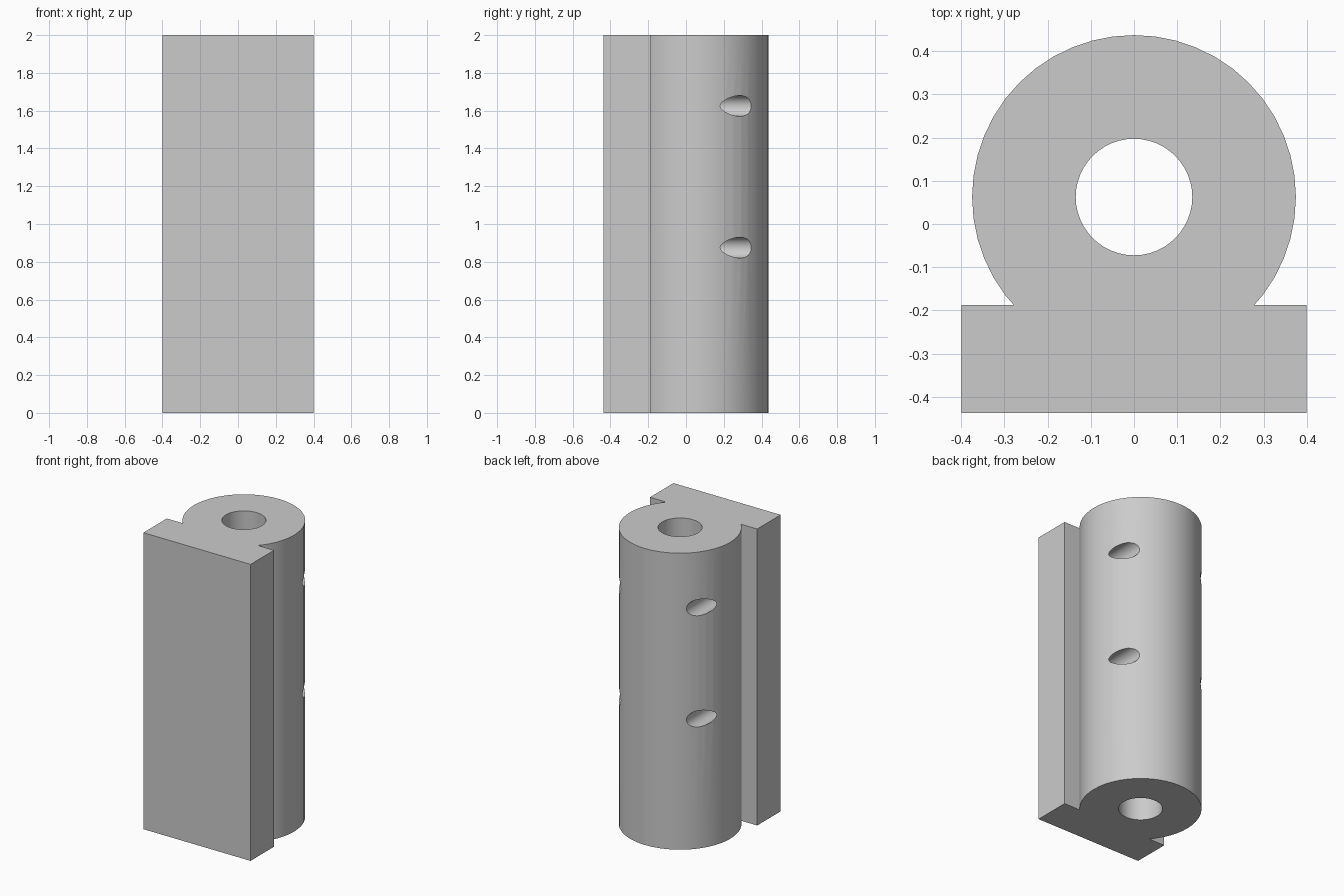
import bpy, math

old = bpy.data.objects.get("Cube")
if old:
    bpy.data.objects.remove(old, do_unlink=True)

HEIGHT = 2.0
AXIS_Y = 0.0625      # centre line of the tube
OUTER_R, BORE_R = 0.375, 0.135
HOLE_R = 0.055

grey = bpy.data.materials.new("plain grey")
grey.use_nodes = True
colour = (0.6, 0.6, 0.6, 1)
grey.diffuse_color = colour
grey.node_tree.nodes["Principled BSDF"].inputs["Base Color"].default_value = colour


def cylinder(name, radius, depth, location, sides, rotation=(0, 0, 0)):
    bpy.ops.mesh.primitive_cylinder_add(vertices=sides, radius=radius, depth=depth,
                                        location=location, rotation=rotation)
    obj = bpy.context.object
    obj.name = name
    obj.data.materials.append(grey)
    return obj


def combine(target, tool, operation):
    mod = target.modifiers.new(tool.name, "BOOLEAN")
    mod.operation, mod.object, mod.solver = operation, tool, "EXACT"
    bpy.context.view_layer.objects.active = target
    bpy.ops.object.modifier_apply(modifier=mod.name)
    bpy.data.objects.remove(tool, do_unlink=True)


# Round tube body
body = cylinder("bearing_block", OUTER_R, HEIGHT, (0, AXIS_Y, HEIGHT / 2), 48)

# Flat mounting plate along the front
bpy.ops.mesh.primitive_cube_add(size=1, location=(0, -0.3125, HEIGHT / 2))
plate = bpy.context.object
plate.name = "mounting_plate"
plate.scale = (0.8, 0.25, HEIGHT)
bpy.ops.object.transform_apply(location=False, rotation=False, scale=True)
plate.data.materials.append(grey)
combine(body, plate, "UNION")

# Through bore
combine(body, cylinder("bore", BORE_R, HEIGHT + 0.2, (0, AXIS_Y, HEIGHT / 2), 48), "DIFFERENCE")

# Blind screw holes drilled from the back, two on each side
hole_end, hole_start = 0.01, 0.6
for side in (-1, 1):
    for z in (0.875, 1.625):
        hole = cylinder("screw_hole", HOLE_R, hole_start - hole_end,
                        (side * 0.3, (hole_start + hole_end) / 2, z), 32, (math.pi / 2, 0, 0))
        combine(body, hole, "DIFFERENCE")

bpy.ops.object.select_all(action="DESELECT")
body.select_set(True)
bpy.context.view_layer.objects.active = body
bpy.ops.object.shade_smooth_by_angle(angle=math.radians(30))
